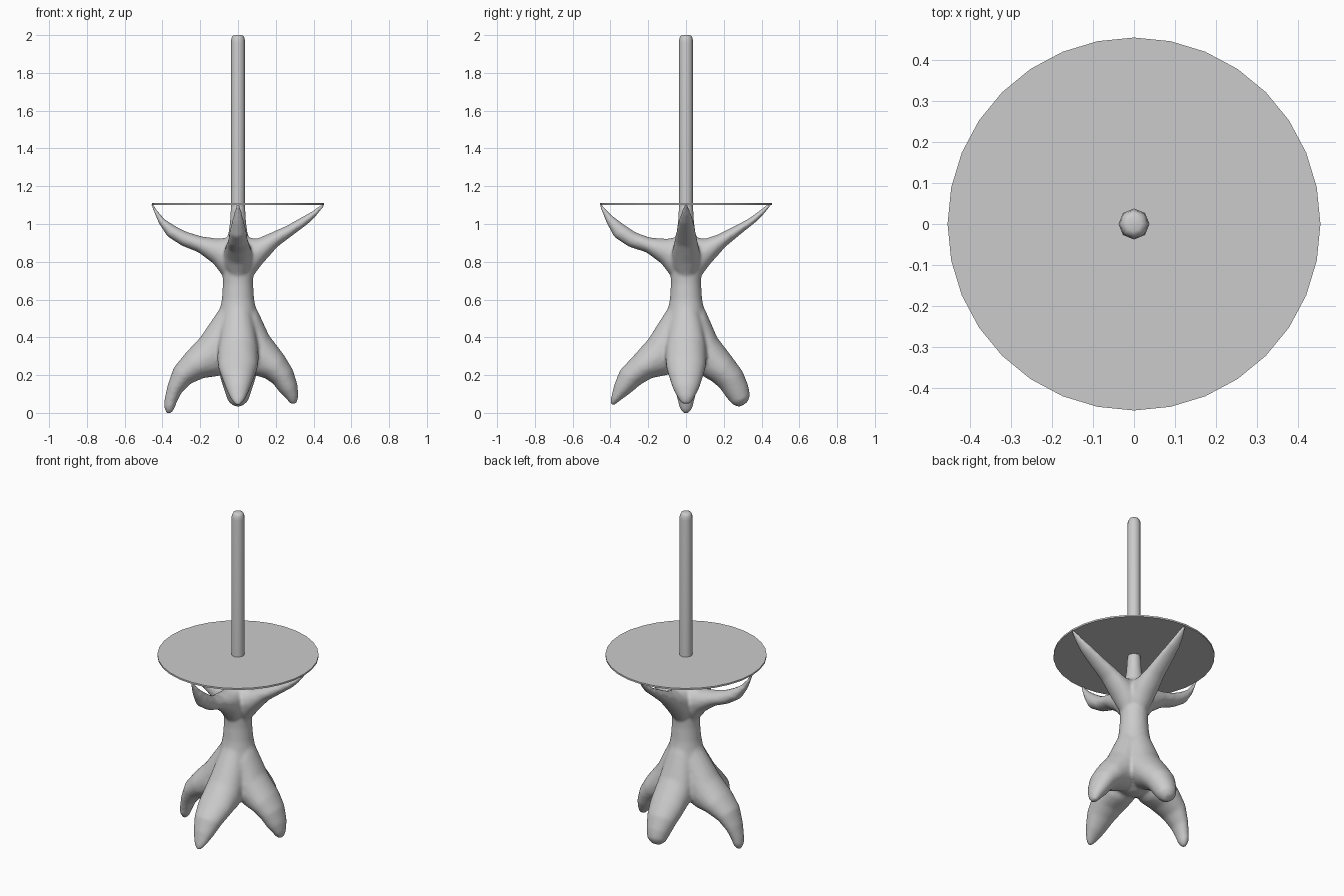
import bpy, bmesh
from math import sin, cos, pi
from mathutils import Vector


def loft(bm, rings):
    """Skin a list of equal point rings and close both ends."""
    vs = [[bm.verts.new(p) for p in r] for r in rings]
    n = len(vs[0])
    for a, b in zip(vs, vs[1:]):
        for i in range(n):
            j = (i + 1) % n
            bm.faces.new((a[i], a[j], b[j], b[i]))
    bm.faces.new(vs[0][::-1])
    bm.faces.new(vs[-1])


def revolve(bm, profile, n):
    loft(bm, [[(r * cos(2 * pi * i / n), r * sin(2 * pi * i / n), z)
               for i in range(n)] for r, z in profile])


def limb(bm, direction, sections, n=20):
    """Sections: outer (r, z), inner (r, z), half width."""
    d = Vector(direction)
    side = Vector((-d.y, d.x, 0))
    up = Vector((0, 0, 1))
    rings = []
    for ro, zo, ri, zi, w in sections:
        o, q = d * ro + up * zo, d * ri + up * zi
        mid, half = (o + q) / 2, (o - q) / 2
        rings.append([mid + half * cos(2 * pi * i / n) + side * w * sin(2 * pi * i / n)
                      for i in range(n)])
    loft(bm, rings)


def finish(bm, name):
    bmesh.ops.recalc_face_normals(bm, faces=bm.faces)
    me = bpy.data.meshes.new(name)
    bm.to_mesh(me)
    bm.free()
    ob = bpy.data.objects.new(name, me)
    bpy.context.collection.objects.link(ob)
    return ob


def shade(ob, angle):
    bpy.ops.object.select_all(action='DESELECT')
    ob.select_set(True)
    bpy.context.view_layer.objects.active = ob
    bpy.ops.object.shade_smooth_by_angle(angle=angle)


W, E, S, N = (-1, 0, 0), (1, 0, 0), (0, -1, 0), (0, 1, 0)

# root-like body: trunk, four legs and four arms fused together
bm = bmesh.new()
revolve(bm, [(.03, .205), (.08, .225), (.115, .3), (.12, .4), (.105, .5), (.086, .6),
             (.08, .68), (.082, .75), (.085, .82), (.075, .88), (.055, .93),
             (.044, 1.0), (.038, 1.1)], 24)

start = [(.04, .66, 0, .34, .06), (.105, .54, .02, .23, .1)]
limb(bm, W, start + [(.2, .4, .1, .195, .11), (.275, .32, .18, .185, .105),
                     (.34, .24, .25, .155, .085), (.372, .15, .3, .105, .062),
                     (.388, .08, .322, .06, .045), (.393, .035, .338, .018, .035),
                     (.38, -.003, .355, -.005, .014)])
limb(bm, E, start + [(.165, .41, .08, .2, .11), (.245, .305, .14, .185, .105),
                     (.29, .23, .185, .155, .09), (.315, .15, .22, .11, .07),
                     (.32, .09, .255, .075, .045), (.312, .05, .28, .045, .022)])
limb(bm, S, start + [(.2, .39, .1, .2, .11), (.28, .3, .18, .185, .105),
                     (.35, .225, .24, .15, .085), (.38, .15, .3, .1, .062),
                     (.396, .085, .345, .068, .04), (.402, .048, .382, .038, .016)])
limb(bm, N, start + [(.165, .4, .08, .2, .11), (.245, .295, .14, .165, .105),
                     (.3, .22, .18, .13, .09), (.33, .145, .215, .08, .07),
                     (.34, .09, .245, .045, .055), (.325, .055, .28, .03, .025)])

root = [(.0, .68, .0, .9, .05), (.085, .73, .05, .93, .075), (.13, .79, .1, .922, .072)]
limb(bm, W, root + [(.21, .85, .19, .934, .06), (.3, .886, .27, .958, .052),
                    (.375, .935, .33, .988, .044), (.42, 1.005, .388, 1.025, .03),
                    (.448, 1.07, .43, 1.075, .017), (.463, 1.108, .448, 1.108, .01)])
limb(bm, E, root + [(.21, .88, .17, .952, .06), (.3, .948, .26, .992, .05),
                    (.37, 1.0, .335, 1.035, .04), (.42, 1.05, .395, 1.068, .026),
                    (.462, 1.1, .445, 1.108, .01)])
limb(bm, S, root + [(.21, .85, .19, .928, .06), (.3, .878, .265, .955, .052),
                    (.38, .93, .325, .995, .044), (.42, 1.005, .385, 1.04, .03),
                    (.447, 1.07, .43, 1.085, .017), (.463, 1.108, .448, 1.108, .01)])
limb(bm, N, root + [(.21, .88, .17, .945, .06), (.3, .955, .26, .99, .05),
                    (.37, 1.01, .335, 1.03, .04), (.415, 1.055, .39, 1.072, .026),
                    (.452, 1.1, .435, 1.108, .01)])
body = finish(bm, "branching_body")
m = body.modifiers.new("fuse", 'REMESH')
m.mode = 'VOXEL'
m.voxel_size = .009
m.use_smooth_shade = True
m = body.modifiers.new("soften", 'SMOOTH')
m.factor = .5
m.iterations = 10

# eight-sided pole with rounded tip
bm = bmesh.new()
revolve(bm, [(.038, .9), (.038, 1.96), (.035, 1.983), (.028, 1.996), (.018, 2.0)], 8)
shade(finish(bm, "pole"), 1.0)

# thin round table top
bm = bmesh.new()
revolve(bm, [(.456, 1.1), (.456, 1.11)], 32)
shade(finish(bm, "disc_top"), .5)
